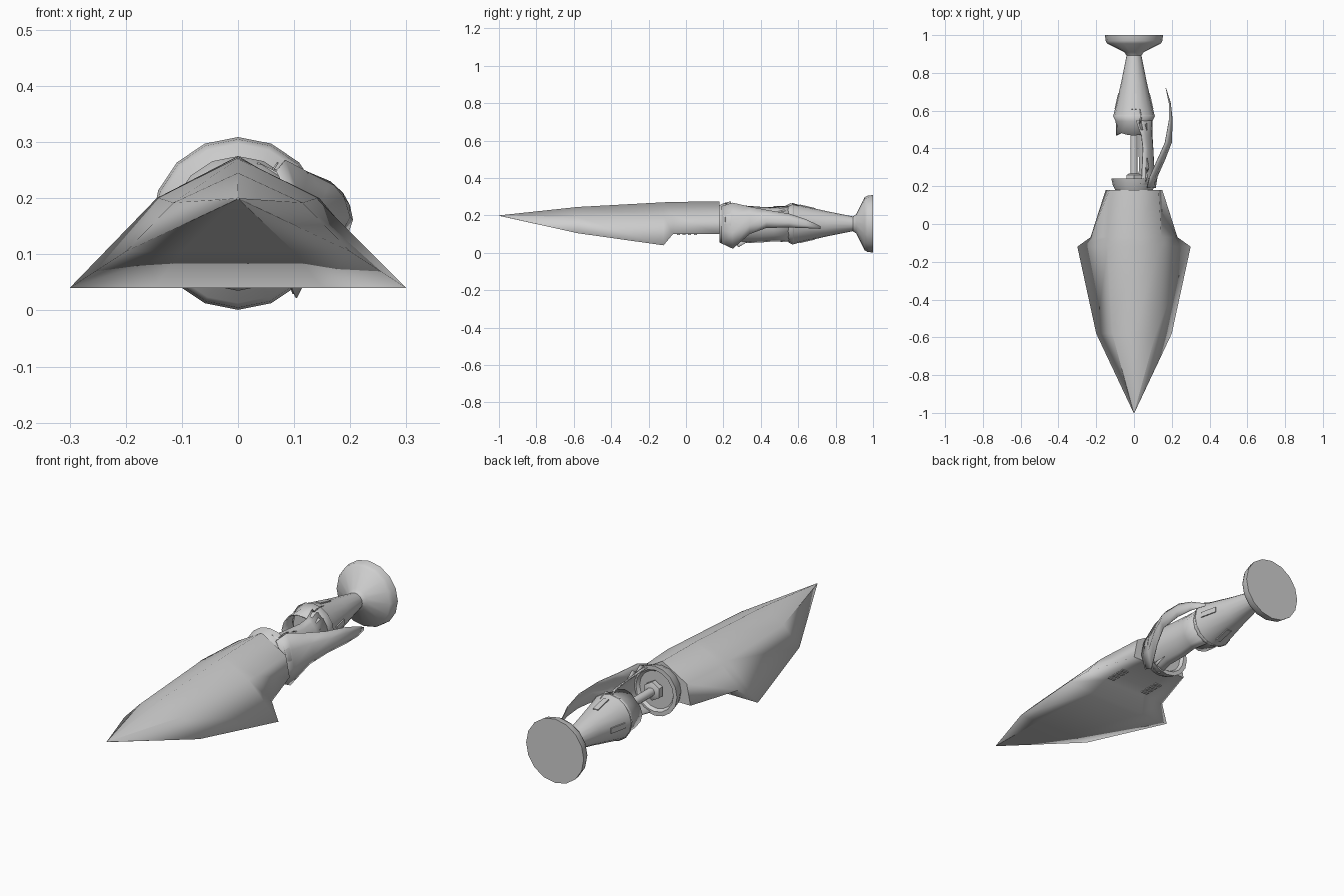
import bpy, bmesh, math
from mathutils import Vector

if "Cube" in bpy.data.objects:
    bpy.data.objects.remove(bpy.data.objects["Cube"])

grey = bpy.data.materials.new("light grey")
grey.diffuse_color = (0.62, 0.62, 0.62, 1)
grey.use_nodes = True
grey.node_tree.nodes["Principled BSDF"].inputs["Base Color"].default_value = grey.diffuse_color
AXIS_Z = 0.155  # height of the tail axis


def make(name, verts, faces, angle=40, thickness=0):
    mesh = bpy.data.meshes.new(name)
    mesh.from_pydata(verts, [], faces)
    bm = bmesh.new()
    bm.from_mesh(mesh)
    bmesh.ops.remove_doubles(bm, verts=bm.verts, dist=0.0001)
    bmesh.ops.recalc_face_normals(bm, faces=bm.faces)
    bm.to_mesh(mesh)
    bm.free()
    mesh.materials.append(grey)
    ob = bpy.data.objects.new(name, mesh)
    bpy.context.collection.objects.link(ob)
    bpy.ops.object.select_all(action='DESELECT')
    ob.select_set(True)
    bpy.context.view_layer.objects.active = ob
    if thickness:
        mod = ob.modifiers.new("thickness", 'SOLIDIFY')
        mod.thickness = thickness
    if angle >= 180:
        bpy.ops.object.shade_smooth()
    else:
        bpy.ops.object.shade_smooth_by_angle(angle=math.radians(angle))
    return ob


def skin(rings, closed=True, caps=True):
    """Join equal-length rings of points with quads."""
    n = len(rings[0])
    verts = [p for r in rings for p in r]
    faces = []
    for i in range(len(rings) - 1):
        for j in range(n if closed else n - 1):
            k = (j + 1) % n
            faces.append((i * n + j, i * n + k, (i + 1) * n + k, (i + 1) * n + j))
    if closed and caps:
        faces += [tuple(range(n)), tuple(range(len(verts) - n, len(verts)))]
    return verts, faces


def lathe(name, profile, sides=16, z=AXIS_Z, angle=40, caps=True):
    rings = [[(r * math.sin(2 * math.pi * j / sides), y,
               z + r * math.cos(2 * math.pi * j / sides)) for j in range(sides)]
             for y, r in profile]
    return make(name, *skin(rings, caps=caps), angle=angle)


def box(name, centre, size):
    c, h = Vector(centre), Vector(size) / 2
    ring = lambda y: [(c.x + a * h.x, y, c.z + b * h.z)
                      for a, b in ((-1, -1), (1, -1), (1, 1), (-1, 1))]
    return make(name, *skin([ring(c.y - h.y), ring(c.y + h.y)]))


# Nose hull, fully smooth: y, ridge z, shoulder x/z, lower edge x/z
sections = [(-1.0, 0.2, 0.001, 0.2, 0.002, 0.198),
            (-0.58, 0.245, 0.115, 0.192, 0.2, 0.105),
            (-0.12, 0.27, 0.14, 0.2, 0.3, 0.04),
            (-0.07, 0.272, 0.145, 0.2, 0.23, 0.1),
            (0.18, 0.275, 0.13, 0.2, 0.15, 0.1)]
rings = []
for y, top, sx, sz, ex, ez in sections:
    right = [(sx, y, sz), (ex, y, ez), (ex * 0.5, y, ez)]
    left = [(-x, yy, z) for x, yy, z in reversed(right)]
    rings.append([(0, y, top)] + right + left)
make("nose_hull", *skin(rings, caps=False), angle=180)
make("hull_back_plate", rings[-1], [tuple(range(len(rings[-1])))])

# Small vents under the hull
for x in (-0.1, 0.1):
    for i in range(4):
        box("hull_vent", (x, -0.04 + i * 0.03, 0.099), (0.035, 0.016, 0.006))

# Collar behind the hull
lathe("collar", [(0.18, 0.1), (0.205, 0.112), (0.24, 0.12), (0.24, 0.1), (0.225, 0.09)])

# Broken side wall linking the collar to the tail, open on the left
wall = []
for y, r, hi, lo in ((0.21, 0.115, 72, -78), (0.25, 0.112, 68, -78), (0.3, 0.108, 66, -74),
                     (0.4, 0.103, 62, -76), (0.47, 0.098, 66, -74), (0.56, 0.099, 85, -80)):
    wall.append([(r * math.cos(a), y, AXIS_Z + r * math.sin(a))
                 for a in (math.radians(lo + (hi - lo) * j / 8) for j in range(9))])
make("side_wall", *skin(wall, closed=False), thickness=0.005)

# Central rod and its bracket
lathe("inner_rod", [(0.2, 0.02), (0.52, 0.02)], sides=10, z=0.16)
lathe("rod_bracket", [(0.235, 0.045), (0.26, 0.045), (0.268, 0.028)], sides=6, z=0.16)

# Tail skirt with a slightly ragged front edge, then the taper
skirt = []
for s in range(3):
    ring = []
    for j in range(16):
        a = 2 * math.pi * j / 16
        front = 0.468 + (0.0, 0.006, 0.014, 0.004)[j % 4]
        y, r = ((front, 0.09), (0.545, 0.092), (0.575, 0.108))[s]
        ring.append((r * math.sin(a), y, AXIS_Z + r * math.cos(a)))
    skirt.append(ring)
make("tail_skirt", *skin(skirt, caps=False), thickness=0.005)
lathe("tail_taper", [(0.55, 0.09), (0.575, 0.109), (0.61, 0.1), (0.75, 0.068),
                     (0.9, 0.038)])

# Flared nozzle with a nearly flat rear disc
lathe("nozzle", [(0.89, 0.038), (0.91, 0.052), (0.955, 0.142), (0.97, 0.15), (1.0, 0.154)],
      angle=80, caps=False)
lathe("nozzle_disc", [(1.0, 0.154), (0.997, 0.03), (0.99, 0.02)])

# Low slots around the taper, tilted to follow it
for k in range(4):
    a = math.pi / 2 * k
    slot = box("taper_slot", (0, 0, 0), (0.026, 0.085, 0.016))
    out = Vector((math.sin(a), 0, math.cos(a)))
    along = Vector((-out.x * 0.23, 1, -out.z * 0.23)).normalized()
    lift = along.cross(out.cross(along)) * -1
    side = along.cross(out).normalized()
    normal = side.cross(along)
    rot = slot.matrix_world.to_3x3()
    rot.col[0], rot.col[1], rot.col[2] = side, along, normal
    slot.matrix_world = rot.to_4x4()
    slot.location = (0.086 * out.x, 0.648, AXIS_Z + 0.086 * out.z)

# Torn panel peeled away on the right: y, x, top z, bottom z, inward lean of the top
panel = []
for y, x, top, low, lean in ((0.19, 0.115, 0.25, 0.05, 0.045), (0.25, 0.125, 0.268, 0.022, 0.04),
                             (0.34, 0.165, 0.247, 0.1, 0.04), (0.43, 0.2, 0.23, 0.133, 0.035),
                             (0.55, 0.205, 0.21, 0.135, 0.018), (0.64, 0.195, 0.18, 0.132, 0.008),
                             (0.72, 0.17, 0.142, 0.128, 0.0)):
    panel.append([(x - lean * 0.5, y, low), (x, y, low + (top - low) * 0.35),
                  (x - lean * 0.3, y, low + (top - low) * 0.7), (x - lean, y, top)])
make("torn_panel", *skin(panel, closed=False), thickness=0.003)

# Jagged shards along the torn edges
for y, x, z, dz in ((0.25, 0.06, 0.25, 0.015), (0.3, 0.07, 0.235, 0.02), (0.56, 0.03, 0.25, 0.015),
                    (0.56, -0.03, 0.07, -0.015), (0.28, 0.09, 0.06, -0.03)):
    make("edge_shard", [(x, y - 0.03, z), (x, y + 0.05, z), (x + 0.01, y, z + dz)],
         [(0, 1, 2)], thickness=0.003)
